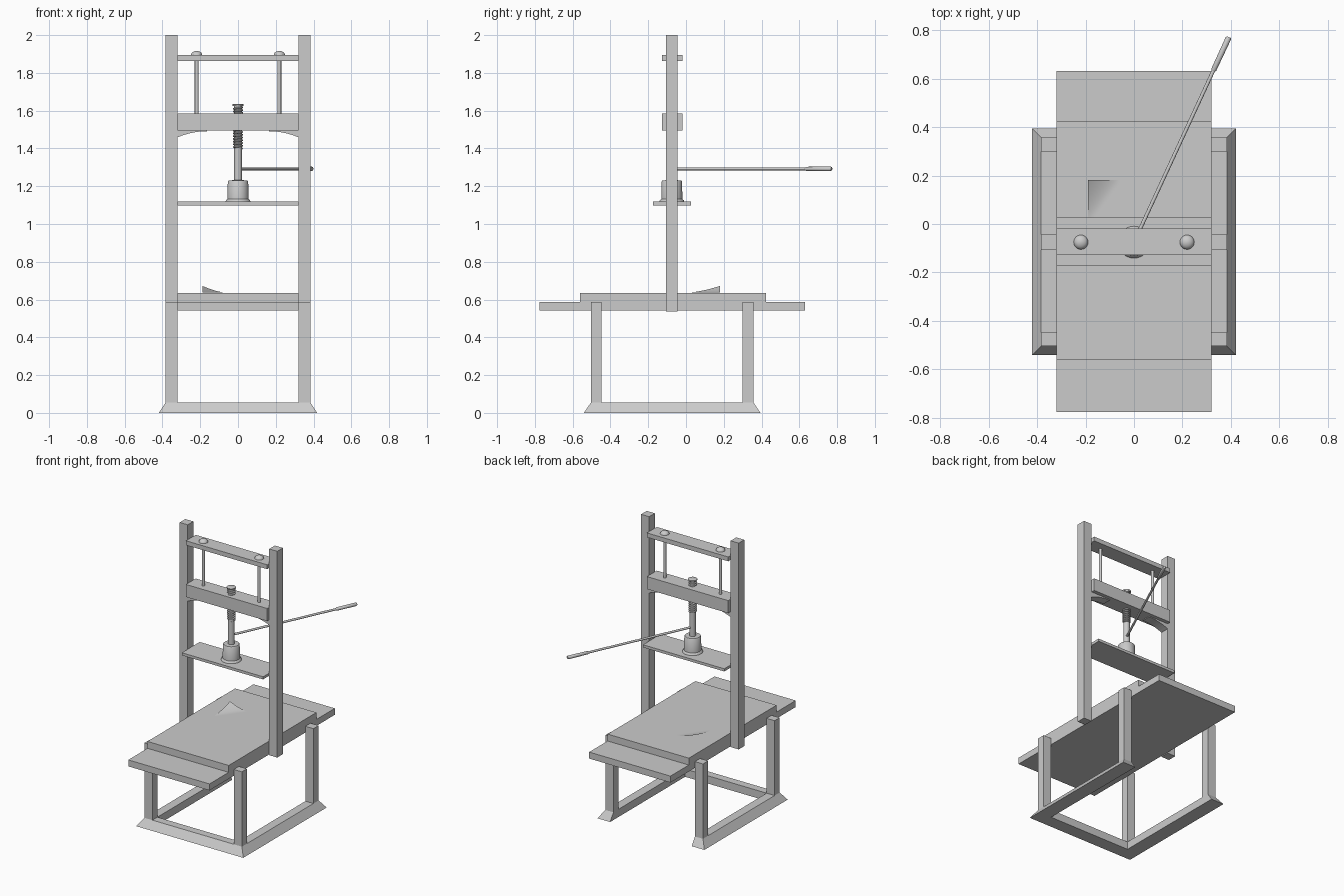
import bpy, bmesh, math
from mathutils import Vector

if "Cube" in bpy.data.objects:
    bpy.data.objects.remove(bpy.data.objects["Cube"])

CY = -0.075  # centre plane of the upright press


def finish(name, bm, smooth=False):
    bmesh.ops.recalc_face_normals(bm, faces=bm.faces)
    me = bpy.data.meshes.new(name)
    bm.to_mesh(me)
    bm.free()
    ob = bpy.data.objects.new(name, me)
    bpy.context.collection.objects.link(ob)
    if smooth:
        bpy.ops.object.select_all(action='DESELECT')
        ob.select_set(True)
        bpy.context.view_layer.objects.active = ob
        bpy.ops.object.shade_smooth_by_angle(angle=math.radians(35))
    return ob


def loft(name, lower, upper):
    """Solid between two matching outlines of 3D points."""
    bm = bmesh.new()
    a = [bm.verts.new(p) for p in lower]
    b = [bm.verts.new(p) for p in upper]
    n = len(a)
    for i in range(n):
        j = (i + 1) % n
        bm.faces.new((a[i], a[j], b[j], b[i]))
    bm.faces.new(a[::-1])
    bm.faces.new(b)
    return finish(name, bm)


def box(name, x0, x1, y0, y1, z0, z1):
    pts = [(x0, y0), (x1, y0), (x1, y1), (x0, y1)]
    return loft(name, [(*p, z0) for p in pts], [(*p, z1) for p in pts])


def lathe(name, profile, x=0, y=CY, n=32):
    """Turned part from (radius, z) pairs, capped at both ends."""
    bm = bmesh.new()
    rings = [[bm.verts.new((x + r * math.cos(2 * math.pi * k / n),
                            y + r * math.sin(2 * math.pi * k / n), z))
              for k in range(n)] for r, z in profile]
    for a, b in zip(rings, rings[1:]):
        for k in range(n):
            j = (k + 1) % n
            bm.faces.new((a[k], a[j], b[j], b[k]))
    bm.faces.new(rings[0][::-1])
    bm.faces.new(rings[-1])
    return finish(name, bm, True)


# U-shaped foot frame, flared outwards, open at the back
def u_outline(x, y0, y1, z):
    return [(-x, y1, z), (-x, y0, z), (x, y0, z), (x, y1, z),
            (0.32, y1, z), (0.32, -0.447, z), (-0.32, -0.447, z), (-0.32, y1, z)]


loft("foot_frame", u_outline(0.42, -0.541, 0.394, 0),
     u_outline(0.383, -0.503, 0.357, 0.055))

# Legs, posts and curved beam brackets on both sides
for s, side in ((-1, "left"), (1, "right")):
    xa, xb = sorted((s * 0.32, s * 0.383))
    box(f"{side}_front_leg", xa, xb, -0.503, -0.447, 0.055, 0.586)
    box(f"{side}_back_leg", xa, xb, 0.299, 0.357, 0.055, 0.586)
    box(f"{side}_post", xa, xb, -0.107, -0.044, 0.536, 2.0)
    arc = [(0.32 - 0.155 * t, 1.459 + 0.032 * (1 - (1 - t) ** 2))
           for t in [i / 8 for i in range(9)]]
    arc += [(0.165, 1.497), (0.32, 1.497)]
    loft(f"{side}_bracket", [(s * x, -0.107, z) for x, z in arc],
         [(s * x, -0.044, z) for x, z in arc])
    # Tie rods with domed knobs
    x = s * 0.219
    lathe(f"{side}_tie_rod", [(0.01, 1.58), (0.01, 1.90)], x, n=16)
    dome = [(0.03 * math.cos(a), 1.894 + 0.022 * math.sin(a))
            for a in [math.radians(d) for d in (0, 18, 36, 54, 72, 86)]]
    lathe(f"{side}_rod_knob", dome, x, n=24)

# Bed boards, crossbeams and platen
box("bed_lower_board", -0.319, 0.319, -0.775, 0.63, 0.541, 0.587)
box("bed_upper_board", -0.319, 0.319, -0.56, 0.424, 0.587, 0.636)
box("platen", -0.319, 0.319, -0.174, 0.026, 1.099, 1.118)
box("main_beam", -0.319, 0.319, -0.128, -0.018, 1.496, 1.585)
box("top_beam", -0.319, 0.319, -0.128, -0.018, 1.864, 1.895)

# Spindle: socket, shaft, screw core and cap
lathe("spindle_socket", [(0.066, 1.118), (0.064, 1.125), (0.056, 1.132),
                         (0.054, 1.225), (0.05, 1.231), (0.022, 1.232)])
lathe("spindle_shaft", [(0.021, 1.22), (0.021, 1.395)])
lathe("screw_core", [(0.02, 1.39), (0.02, 1.63)])
lathe("screw_cap", [(0.028, 1.624), (0.03, 1.627), (0.03, 1.633), (0.027, 1.635)])

# Helical thread with a triangular section
bm = bmesh.new()
steps, pitch, prev = 24, 0.0145, None
for i in range(int(steps * 0.222 / pitch)):
    a, z = 2 * math.pi * i / steps, 1.400 + pitch * i / steps
    c, s = math.cos(a), math.sin(a)
    ring = [bm.verts.new((r * c, CY + r * s, z + d))
            for r, d in ((0.019, -0.006), (0.027, -0.0025), (0.027, 0.0025), (0.019, 0.006))]
    if prev:
        for k in range(4):
            j = (k + 1) % 4
            bm.faces.new((prev[k], prev[j], ring[j], ring[k]))
    else:
        bm.faces.new(ring)
    prev = ring
bm.faces.new(prev)
finish("screw_thread", bm, True)


# Pull bar and grip, turned along z and then laid over
def bar(name, profile):
    ob = lathe(name, profile, 0, 0, 20)
    direction = Vector((0.391, 0.845, 0))
    ob.rotation_euler = direction.to_track_quat('Z', 'Y').to_euler()
    ob.location = (0, CY, 1.292)


bar("pull_bar", [(0.0075, 0), (0.0075, 0.8)])
bar("pull_grip", [(0.008, 0.778), (0.011, 0.784), (0.012, 0.925), (0.009, 0.932)])

# Thin sheet on the bed with one curled corner
bm = bmesh.new()
n = 16
grid = []
for i in range(n + 1):
    row = []
    for j in range(n + 1):
        u, v = 0.14 * i / n, 0.19 * j / n
        lift = max(0, 1 - u / 0.13 - v / 0.18) ** 1.6
        row.append(bm.verts.new((-0.189 + u, 0.181 - v, 0.6364 + 0.036 * lift)))
    grid.append(row)
for i in range(n):
    for j in range(n):
        bm.faces.new((grid[i][j], grid[i][j + 1], grid[i + 1][j + 1], grid[i + 1][j]))
finish("curled_sheet", bm, True)
